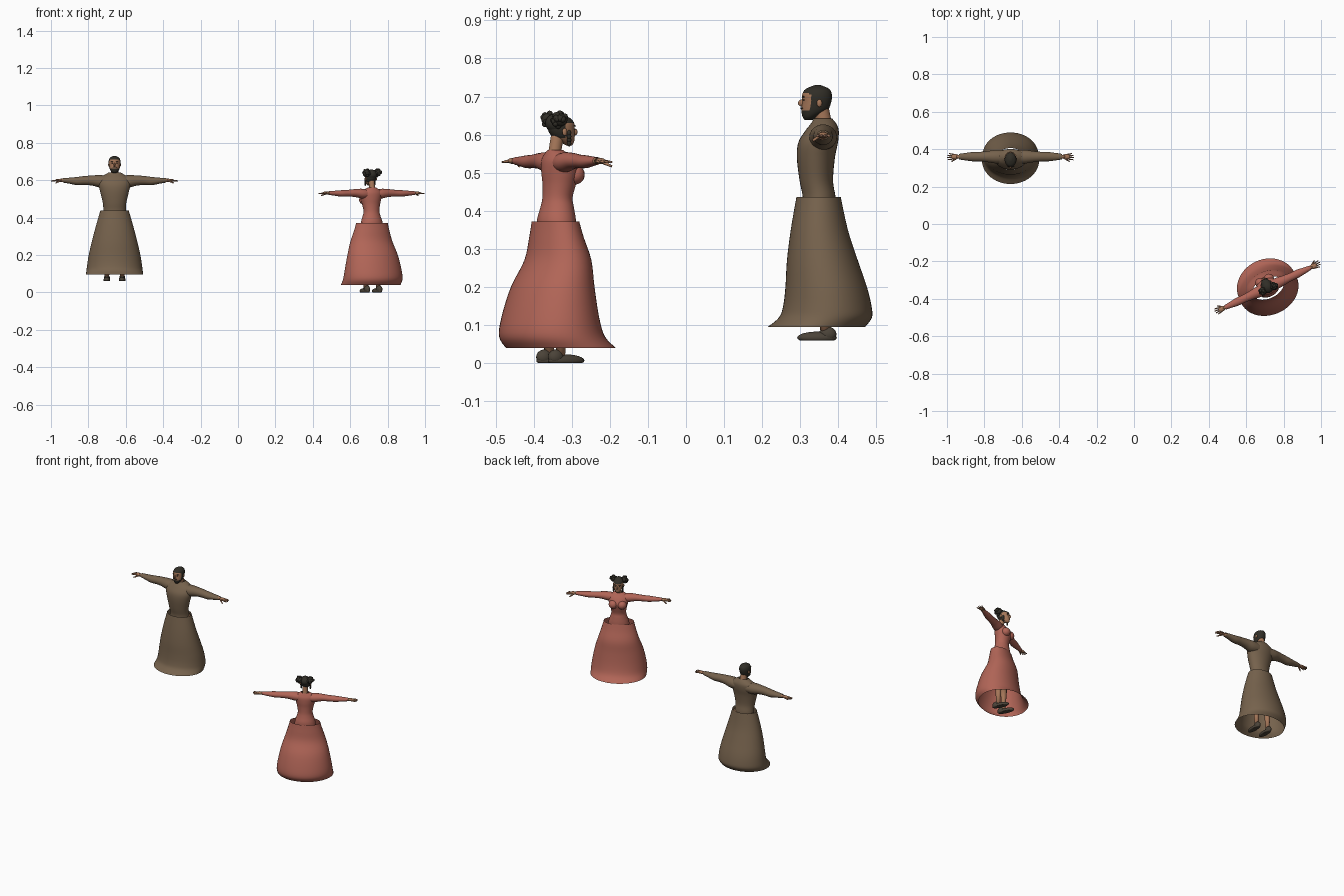
import bpy, bmesh, math, random
from mathutils import Matrix, Vector

if "Cube" in bpy.data.objects:
    bpy.data.objects.remove(bpy.data.objects["Cube"])
random.seed(4)


def material(name, rgb):
    m = bpy.data.materials.new(name)
    m.use_nodes = True
    m.diffuse_color = (*rgb, 1)
    m.node_tree.nodes["Principled BSDF"].inputs["Base Color"].default_value = (*rgb, 1)
    return m


BROWN = material("brown_cloth", (0.18, 0.122, 0.073))
CORAL = material("coral_cloth", (0.44, 0.13, 0.095))
SKIN = material("skin", (0.38, 0.185, 0.10))
HAIR = material("dark_hair", (0.03, 0.027, 0.02))
SHOE = material("shoe_leather", (0.07, 0.056, 0.04))


def catmull(rings, steps):
    """Smoothly resample a list of ring parameters."""
    out = []
    last = len(rings) - 1
    for i in range(last):
        a, b, c, d = (rings[max(0, min(last, i + k))] for k in (-1, 0, 1, 2))
        for s in range(steps):
            t = s / steps
            out.append([q + 0.5 * t * (r - p + t * (2 * p - 5 * q + 4 * r - w + t * (3 * (q - r) + w - p)))
                        for p, q, r, w in zip(a, b, c, d)])
    return out + [list(rings[-1])]


class Figure:
    """Builds parts in a local frame that faces -y, then places them."""

    def __init__(self, prefix, place):
        self.prefix, self.place = prefix, place

    def finish(self, name, bm, mats, rule=None, side=1):
        if side < 0:
            bmesh.ops.scale(bm, vec=(-1, 1, 1), verts=bm.verts)
        bmesh.ops.recalc_face_normals(bm, faces=bm.faces)
        for f in bm.faces:
            f.smooth = True
            if rule:
                f.material_index = rule(f.calc_center_median())
        bm.transform(self.place)
        me = bpy.data.meshes.new(self.prefix + name)
        bm.to_mesh(me)
        bm.free()
        for m in mats:
            me.materials.append(m)
        ob = bpy.data.objects.new(self.prefix + name, me)
        bpy.context.collection.objects.link(ob)

    def loft(self, name, rings, mats, axis="z", n=32, caps=True, steps=4, rule=None, side=1):
        # ring = position along axis, centre offset, two radii
        bm = bmesh.new()
        loops = []
        for t, c, ru, rv in catmull(rings, steps):
            loop = []
            for k in range(n):
                a = math.tau * k / n
                u, v = ru * math.cos(a), c + rv * math.sin(a)
                loop.append(bm.verts.new((u, v, t) if axis == "z" else (t, u, v)))
            loops.append(loop)
        for lo, hi in zip(loops, loops[1:]):
            for k in range(n):
                bm.faces.new((lo[k], lo[(k + 1) % n], hi[(k + 1) % n], hi[k]))
        if caps:
            bm.faces.new(loops[0])
            bm.faces.new(loops[-1])
        self.finish(name, bm, mats, rule, side)

    def blobs(self, name, items, mat, side=1, floor=None, detail=12):
        # ellipsoids given as (centre, radii)
        bm = bmesh.new()
        for centre, radii in items:
            m = Matrix.Translation(centre) @ Matrix.Diagonal((*radii, 1))
            bmesh.ops.create_uvsphere(bm, u_segments=detail + 4, v_segments=detail, radius=1, matrix=m)
        if floor is not None:
            for v in bm.verts:
                v.co.z = max(v.co.z, floor)
        self.finish(name, bm, [mat], side=side)

    def limbs(self, name, items, mat, side=1):
        # tapered cylinders given as (start, end, start radius, end radius)
        bm = bmesh.new()
        for p, q, r1, r2 in items:
            p, q = Vector(p), Vector(q)
            d = q - p
            m = Matrix.Translation((p + q) / 2) @ d.to_track_quat("Z", "Y").to_matrix().to_4x4()
            bmesh.ops.create_cone(bm, cap_ends=True, segments=12, radius1=r1, radius2=r2,
                                  depth=d.length, matrix=m)
        self.finish(name, bm, [mat], side=side)

    def hand(self, wrist, z, tip, label, side):
        length = tip - wrist
        knuckle = wrist + 0.5 * length
        self.blobs(label + "palm", [((wrist + 0.3 * length, 0, z), (0.36 * length, 0.014, 0.008))], SKIN, side)
        fingers = []
        for k, reach in enumerate((0.93, 1, 0.96, 0.82)):
            y = -0.0105 + 0.007 * k
            fingers.append(((knuckle - 0.01, y, z), (wrist + reach * length, y * 1.6, z - 0.003), 0.0042, 0.0026))
        fingers.append(((wrist + 0.01, -0.008, z - 0.002), (wrist + 0.6 * length, -0.026, z - 0.014), 0.005, 0.003))
        self.limbs(label + "fingers", fingers, SKIN, side)

    def leg(self, x, ground, top, heel, toe, label, side):
        self.limbs(label + "leg", [((x, 0.005, ground + 0.02), (x, 0.002, ground + 0.16), 0.012, 0.019),
                                   ((x, 0.002, ground + 0.16), (x * 0.8, 0, top), 0.019, 0.03)], SKIN, side)
        mid, half = (heel + toe) / 2, (heel - toe) / 2
        self.blobs(label + "shoe", [((x, mid, ground + 0.007), (0.018, half, 0.016)),
                                    ((x, heel - 0.024, ground + 0.016), (0.016, 0.023, 0.02))],
                   SHOE, side, floor=ground)

    def face(self, y, z):
        self.blobs("nose", [((0, y - 0.001, z - 0.003), (0.005, 0.009, 0.009))], SKIN)
        for side, label in ((1, "left_"), (-1, "right_")):
            self.blobs(label + "ear", [((0.030, -0.010, z - 0.003), (0.004, 0.007, 0.010))], SKIN, side)
            self.blobs(label + "eye_and_brow", [((0.012, y + 0.006, z + 0.005), (0.005, 0.004, 0.002)),
                                                ((0.012, y + 0.005, z + 0.013), (0.008, 0.004, 0.002))], HAIR, side)


SIDES = ((1, "left_"), (-1, "right_"))

# ---- Man in a long brown robe
man = Figure("man_", Matrix.Translation((-0.66, 0.36, 0)))
man.loft("skirt", [(0.095, -0.018, 0.153, 0.128), (0.12, 0.006, 0.150, 0.122), (0.15, 0.011, 0.146, 0.116),
                   (0.20, 0.008, 0.138, 0.107), (0.27, -0.002, 0.122, 0.093), (0.35, -0.010, 0.101, 0.075),
                   (0.437, -0.012, 0.076, 0.058)], [BROWN], n=48, caps=False)
man.loft("torso", [(0.41, -0.010, 0.062, 0.044), (0.44, -0.011, 0.060, 0.043), (0.48, -0.018, 0.063, 0.044),
                   (0.54, -0.019, 0.077, 0.050), (0.58, -0.013, 0.086, 0.052), (0.61, -0.003, 0.080, 0.044),
                   (0.628, 0.001, 0.055, 0.034), (0.642, 0.000, 0.029, 0.024)], [BROWN], caps=False)
man.loft("neck", [(0.61, 0.004, 0.022, 0.022), (0.64, 0.0, 0.020, 0.021), (0.68, -0.008, 0.020, 0.021)], [SKIN])


def man_head_colour(p):
    crown = p.z > 0.711 or (p.y > -0.020 and p.z > 0.665)
    sideburn = abs(p.x) > 0.022 and p.y > -0.034 and p.z > 0.66
    beard = p.z < 0.663
    return 1 if crown or sideburn or beard else 0


man.loft("head", [(0.638, -0.038, 0.009, 0.010), (0.647, -0.035, 0.019, 0.019), (0.663, -0.023, 0.027, 0.034),
                  (0.685, -0.017, 0.031, 0.038), (0.705, -0.016, 0.031, 0.039), (0.72, -0.015, 0.024, 0.031),
                  (0.730, -0.014, 0.006, 0.008)], [SKIN, HAIR], rule=man_head_colour)
man.face(-0.056, 0.686)
man.blobs("moustache", [((0, -0.054, 0.669), (0.012, 0.006, 0.003))], HAIR)
for side, label in SIDES:
    man.loft(label + "sleeve", [(0.04, 0.592, 0.036, 0.032), (0.08, 0.594, 0.036, 0.033), (0.12, 0.598, 0.030, 0.027),
                                (0.16, 0.598, 0.026, 0.024), (0.20, 0.595, 0.025, 0.022), (0.24, 0.597, 0.020, 0.016),
                                (0.275, 0.599, 0.015, 0.012)], [BROWN], axis="x", n=24, caps=False, side=side)
    man.limbs(label + "wrist", [((0.25, 0, 0.598), (0.29, 0, 0.599), 0.011, 0.009)], SKIN, side)
    man.hand(0.278, 0.599, 0.34, label, side)
    man.leg(0.041, 0.06, 0.43, 0.036, -0.068, label, side)

# ---- Woman in a coral gown, turned the other way
woman = Figure("woman_", Matrix.Translation((0.715, -0.34, 0)) @ Matrix.Rotation(math.radians(205), 4, "Z"))
woman.loft("skirt", [(0.04, -0.013, 0.163, 0.140), (0.07, 0.013, 0.164, 0.133), (0.12, 0.018, 0.158, 0.121),
                     (0.20, 0.011, 0.141, 0.102), (0.27, -0.004, 0.119, 0.080), (0.33, 0.0, 0.100, 0.064),
                     (0.372, 0.003, 0.089, 0.055)], [CORAL], n=48, caps=False)
woman.loft("bodice", [(0.35, 0.0, 0.064, 0.050), (0.38, 0.0, 0.058, 0.049), (0.41, -0.002, 0.048, 0.043),
                      (0.435, -0.003, 0.043, 0.039), (0.47, -0.008, 0.049, 0.043), (0.50, -0.010, 0.057, 0.047),
                      (0.53, -0.003, 0.061, 0.039), (0.548, 0.001, 0.046, 0.028), (0.560, 0.003, 0.022, 0.020)],
           [CORAL], caps=False)
woman.loft("neck", [(0.54, 0.005, 0.018, 0.018), (0.56, 0.004, 0.016, 0.017), (0.60, -0.004, 0.016, 0.018)], [SKIN])
woman.loft("head", [(0.572, -0.036, 0.007, 0.008), (0.580, -0.031, 0.016, 0.018), (0.595, -0.020, 0.024, 0.031),
                    (0.612, -0.014, 0.028, 0.036), (0.630, -0.013, 0.028, 0.036), (0.643, -0.012, 0.021, 0.027),
                    (0.650, -0.012, 0.005, 0.007)], [SKIN, HAIR],
           rule=lambda p: 1 if p.z > 0.628 or (p.y > -0.016 and p.z > 0.592) else 0)
woman.face(-0.051, 0.610)
# Curled hair gathered into two buns
woman.blobs("hair_cap", [((0, -0.004, 0.630), (0.030, 0.034, 0.027))], HAIR)
for side, label in SIDES:
    curls = [((0.032, 0.006, 0.640), (0.018, 0.022, 0.018))]
    for _ in range(22):
        d = Vector((random.gauss(0, 1), random.gauss(0, 1), random.gauss(0, 1))).normalized()
        curls.append((Vector((0.032, 0.006, 0.639)) + d * 0.0165, (0.008, 0.008, 0.008)))
    woman.blobs(label + "hair_bun", curls, HAIR, side, detail=8)
    woman.blobs(label + "hair_lock", [((0.027, -0.024, 0.604 - 0.009 * k), (0.005, 0.006, 0.008)) for k in range(4)],
                HAIR, side, detail=8)
    woman.blobs(label + "bust", [((0.026, -0.040, 0.495), (0.027, 0.027, 0.026))], CORAL, side)
    woman.loft(label + "sleeve", [(0.03, 0.526, 0.028, 0.024), (0.06, 0.528, 0.029, 0.026), (0.10, 0.531, 0.024, 0.021),
                                  (0.14, 0.530, 0.021, 0.018), (0.18, 0.529, 0.021, 0.017), (0.22, 0.530, 0.016, 0.013),
                                  (0.252, 0.531, 0.012, 0.010)], [CORAL], axis="x", n=24, caps=False, side=side)
    woman.limbs(label + "wrist", [((0.225, 0, 0.530), (0.265, 0, 0.531), 0.009, 0.008)], SKIN, side)
    woman.hand(0.252, 0.531, 0.31, label, side)
    woman.leg(0.036, 0.0, 0.37, 0.042, -0.064, label, side)
